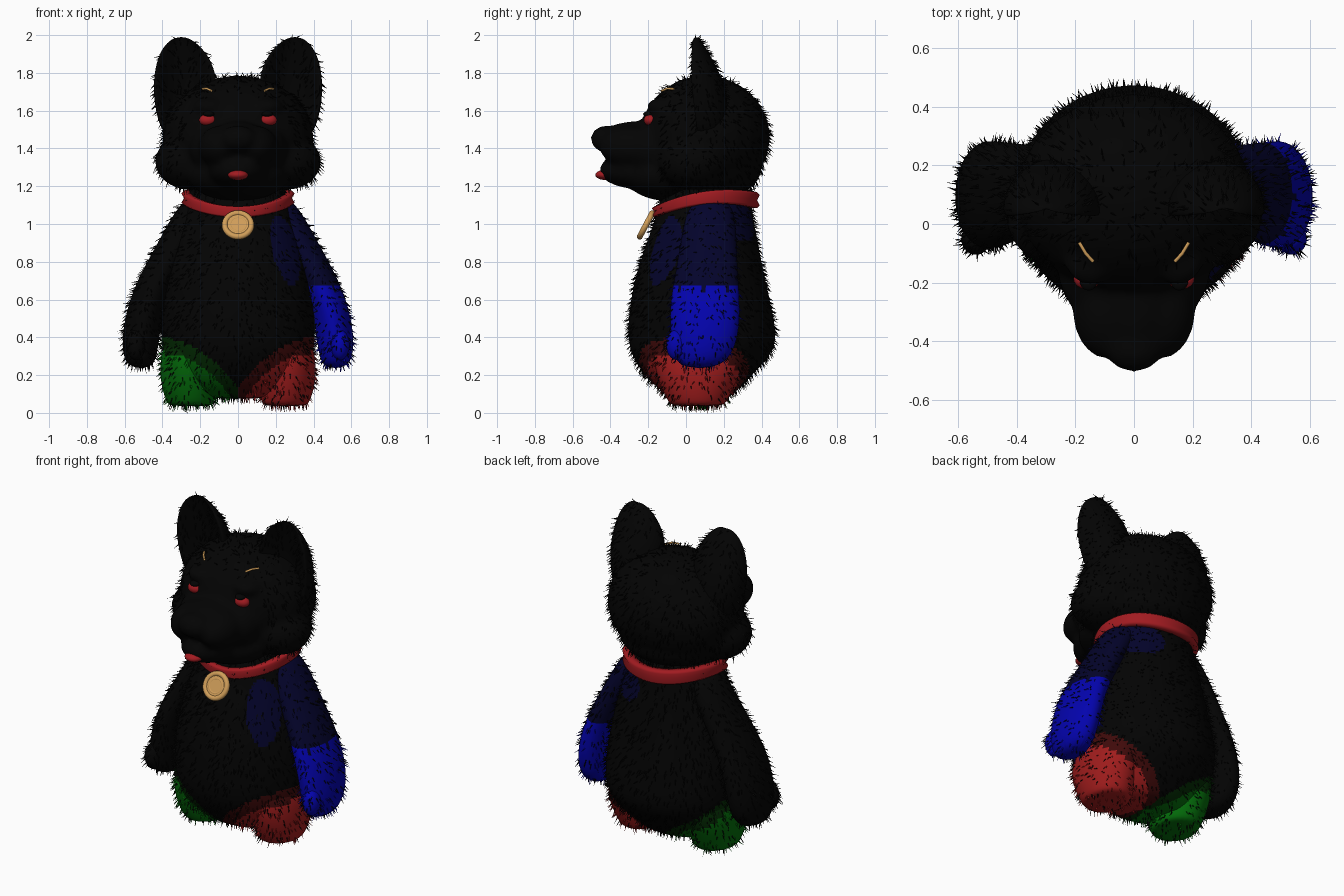
import bpy, bmesh, math, random
from mathutils import Matrix, Vector

random.seed(4)
if "Cube" in bpy.data.objects:
    bpy.data.objects.remove(bpy.data.objects["Cube"])


def material(name, rgb):
    m = bpy.data.materials.new(name)
    m.use_nodes = True
    m.diffuse_color = (*rgb, 1)
    m.node_tree.nodes["Principled BSDF"].inputs["Base Color"].default_value = (*rgb, 1)
    return m


BLACK = material("black fur", (.001, .001, .001))
NAVY = material("navy", (.001, .001, .024))
BLUE = material("blue", (.001, .001, .42))
RED = material("leg red", (.36, .012, .012))
DARK_RED = material("dark red", (.05, .003, .003))
GREEN = material("green", (.001, .15, .003))
DARK_GREEN = material("dark green", (.001, .025, .001))
CRIMSON = material("collar red", (.36, .011, .015))
GOLD = material("gold", (.63, .34, .1))


def make(name, bm, mats, smooth=True):
    """Turn a bmesh into an object."""
    bmesh.ops.recalc_face_normals(bm, faces=bm.faces)
    mesh = bpy.data.meshes.new(name)
    bm.to_mesh(mesh)
    bm.free()
    for m in mats:
        mesh.materials.append(m)
    mesh.polygons.foreach_set("use_smooth", [smooth] * len(mesh.polygons))
    ob = bpy.data.objects.new(name, mesh)
    bpy.context.collection.objects.link(ob)
    return ob


def bake(ob):
    """Apply all modifiers."""
    dg = bpy.context.evaluated_depsgraph_get()
    mesh = bpy.data.meshes.new_from_object(ob.evaluated_get(dg))
    ob.modifiers.clear()
    ob.data = mesh
    mesh.polygons.foreach_set("use_smooth", [True] * len(mesh.polygons))
    return ob


def loft(name, rings, mats, side=1, cup=0, levels=2, n=24):
    """Skin horizontal ellipses (x, y, z, rx, ry); cup hollows the front."""
    bm = bmesh.new()
    loops = []
    for x, y, z, rx, ry in rings:
        loop = []
        for i in range(n):
            a = math.tau * i / n
            s = math.sin(a)
            if s < 0:
                s += cup * s * s
            loop.append(bm.verts.new((side * (x + rx * math.cos(a)), y + ry * s, z)))
        loops.append(loop)
    for lo, hi in zip(loops, loops[1:]):
        for i in range(n):
            j = (i + 1) % n
            bm.faces.new((lo[i], lo[j], hi[j], hi[i]))
    bm.faces.new(loops[0])
    bm.faces.new(loops[-1])
    ob = make(name, bm, mats)
    ob.modifiers.new("round", "SUBSURF").levels = levels
    return bake(ob)


def add_ball(bm, centre, radii):
    bmesh.ops.create_uvsphere(bm, u_segments=24, v_segments=16, radius=1,
                              matrix=Matrix.Translation(centre) @ Matrix.Diagonal((*radii, 1)))


def ball(name, centre, radii, mat):
    bm = bmesh.new()
    add_ball(bm, centre, radii)
    return make(name, bm, [mat])


def paint(ob, rule):
    for p in ob.data.polygons:
        p.material_index = rule(p.center)


def hip_zone(c):
    """0 outside, 1 in the dark border, 2 in the bright leg colour."""
    dy = (c.y - .07) * (.7 if c.y < .07 else 1.05)
    d = Vector((abs(c.x) - .27, dy, (c.z - .1) * .93)).length
    return 2 if d < .245 else 1 if d < .31 else 0


def torso_rule(c):
    zone = hip_zone(c)
    if zone:
        return zone + (0 if c.x > 0 else 2)
    dz = c.z - .86
    front = ((c.x - .25 + dz * .2) / .07) ** 2 + (dz / .18) ** 2 < 1 and c.y < 0
    back = ((c.x - .2) / .13) ** 2 + ((c.z - 1.01) / .1) ** 2 < 1 and c.y > .1
    return 5 if front or back else 0


furry = []

# Torso with coloured hips and shoulder patches
torso = loft("torso", [(0, .08, .075, .2, .12), (0, .07, .11, .28, .2), (0, .06, .2, .37, .29),
                       (0, .09, .34, .41, .402), (0, .08, .5, .415, .39), (0, .072, .7, .39, .352),
                       (0, .085, .9, .34, .298), (0, .1, 1.05, .29, .255),
                       (0, .105, 1.15, .265, .24), (0, .11, 1.22, .25, .22)],
             [BLACK, DARK_RED, RED, DARK_GREEN, GREEN, NAVY], levels=3)
paint(torso, torso_rule)
furry.append(torso)

# Head, fused from rounded volumes
bm = bmesh.new()
add_ball(bm, (0, .1, 1.46), (.4, .345, .325))
add_ball(bm, (0, .13, 1.29), (.32, .27, .16))
add_ball(bm, (0, -.25, 1.44), (.15, .22, .105))
add_ball(bm, (0, -.42, 1.45), (.1, .085, .072))
add_ball(bm, (0, -.25, 1.285), (.16, .21, .1))
add_ball(bm, (0, -.08, 1.26), (.27, .25, .14))
for s in (-1, 1):
    add_ball(bm, (s * .25, .04, 1.33), (.19, .19, .15))
    add_ball(bm, (s * .095, -.29, 1.41), (.115, .17, .11))
    add_ball(bm, (s * .13, -.15, 1.4), (.13, .17, .13))
    add_ball(bm, (s * .15, -.115, 1.62), (.09, .095, .05))
head = make("head", bm, [BLACK])
remesh = head.modifiers.new("fuse", "REMESH")
remesh.mode = "VOXEL"
remesh.voxel_size = .018
smooth = head.modifiers.new("soften", "SMOOTH")
smooth.iterations = 6
furry.append(bake(head))

ear = [(.24, .08, 1.44, .15, .14), (.27, .07, 1.58, .165, .16), (.28, .055, 1.7, .17, .16),
       (.28, .045, 1.8, .165, .135), (.29, .04, 1.9, .13, .085), (.3, .04, 1.965, .075, .045),
       (.3, .045, 1.99, .025, .015)]
arm = [(.2, .12, 1.14, .07, .09), (.24, .13, 1.06, .1, .13), (.325, .12, .9, .1, .15),
       (.41, .11, .75, .1, .165), (.475, .1, .6, .1, .185), (.51, .1, .45, .1, .185),
       (.52, .09, .32, .095, .165), (.515, .07, .235, .065, .1)]
leg = [(.25, .06, .035, .11, .13), (.25, .06, .055, .13, .155), (.26, .06, .15, .15, .2),
       (.265, .07, .25, .15, .24), (.25, .07, .36, .15, .25), (.24, .08, .45, .1, .2)]

# Paired parts
for s, label in ((1, "left"), (-1, "right")):
    furry.append(loft(label + "_ear", ear, [BLACK], s, cup=1.5))
    upper, hand = (NAVY, BLUE) if s > 0 else (BLACK, BLACK)
    limb = loft(label + "_arm", arm, [upper, hand], s)
    paint(limb, lambda c: int(c.z < .67 + .015 * math.sin(c.y * 50)))
    furry.append(limb)
    furry.append(ball(label + "_thumb", (s * .54, -.05, .36), (.05, .055, .08), hand))
    foot = loft(label + "_leg", leg,
                [BLACK, DARK_RED, RED] if s > 0 else [BLACK, DARK_GREEN, GREEN], s)
    paint(foot, hip_zone)
    furry.append(foot)
    ball(label + "_eye", (s * .16, -.187, 1.55), (.046, .036, .032), CRIMSON)
    ball(label + "_eyelid", (s * .155, -.195, 1.582), (.03, .032, .016), BLACK)

    # Thin brow stroke
    curve = bpy.data.curves.new(label + "_brow", "CURVE")
    curve.dimensions = "3D"
    curve.bevel_depth = .006
    stroke = curve.splines.new("POLY")
    stroke.points.add(2)
    for p, co in zip(stroke.points, [(.14, -.128, 1.705), (.165, -.1, 1.717), (.187, -.063, 1.715)]):
        p.co = (s * co[0], co[1], co[2], 1)
    curve.materials.append(GOLD)
    bpy.context.collection.objects.link(bpy.data.objects.new(label + "_brow", curve))

ball("tongue", (0, -.428, 1.26), (.054, .052, .027), CRIMSON)

# Collar: a ridged band swept round the neck, dipping at the front
bm = bmesh.new()
section = [(-.03, -.04), (.01, -.042), (.024, -.028), (.01, 0), (.024, .028), (.01, .042), (-.03, .04)]
steps = 64
loops = []
for i in range(steps):
    a = math.tau * i / steps
    c = math.cos(a)
    z = 1.138 - .031 * c - .043 * c * c
    loops.append([bm.verts.new(((.275 + r) * math.sin(a), .105 - (.262 + r) * c, z + h * (.85 - .15 * c)))
                  for r, h in section])
for i in range(steps):
    p, q = loops[i], loops[(i + 1) % steps]
    for k in range(len(section)):
        m = (k + 1) % len(section)
        bm.faces.new((p[k], p[m], q[m], q[k]))
make("collar", bm, [CRIMSON])

# Medallion: disc, rim and inner ring
tilt = Matrix.Translation((0, -.212, .995)) @ Matrix.Rotation(math.radians(62), 4, "X")
bm = bmesh.new()
bmesh.ops.create_cone(bm, cap_ends=True, segments=40, radius1=.07, radius2=.07, depth=.018, matrix=tilt)
make("medallion_disc", bm, [GOLD], smooth=False)
for name, major, minor in (("medallion_rim", .07, .016), ("medallion_inner_ring", .042, .011)):
    bpy.ops.mesh.primitive_torus_add(major_radius=major, minor_radius=minor,
                                     major_segments=40, minor_segments=10)
    ring = bpy.context.object
    ring.name = name
    ring.matrix_world = tilt
    ring.data.materials.append(GOLD)
    bpy.ops.object.shade_smooth()

# Fur tufts: sparse fine spikes, some dyed like their root, leaving the face bare
bm = bmesh.new()
dyes = [BLACK, NAVY, BLUE, RED, DARK_RED, GREEN, DARK_GREEN]
for ob in furry:
    for p in ob.data.polygons:
        if ob is head and p.center.y < -.14:
            continue
        for _ in range(int(p.area * 750 + random.random())):
            corners = [ob.data.vertices[v].co for v in p.vertices]
            weights = [random.random() + .05 for _ in corners]
            root = sum((c * w for c, w in zip(corners, weights)), Vector()) / sum(weights)
            jitter = Vector([random.uniform(-.3, .3) for _ in range(3)])
            d = (p.normal * .7 + Vector((0, 0, -.55)) + jitter).normalized()
            u = d.orthogonal().normalized()
            w = d.cross(u)
            base = [bm.verts.new(root + .0038 * (u * math.cos(t) + w * math.sin(t)))
                    for t in (0, 2.1, 4.2)]
            tip = bm.verts.new(root + d * random.uniform(.025, .042))
            dye = ob.data.materials[p.material_index] if random.random() < .5 else BLACK
            for k in range(3):
                bm.faces.new((base[k], base[(k + 1) % 3], tip)).material_index = dyes.index(dye)
make("fur_tufts", bm, dyes, smooth=False)
